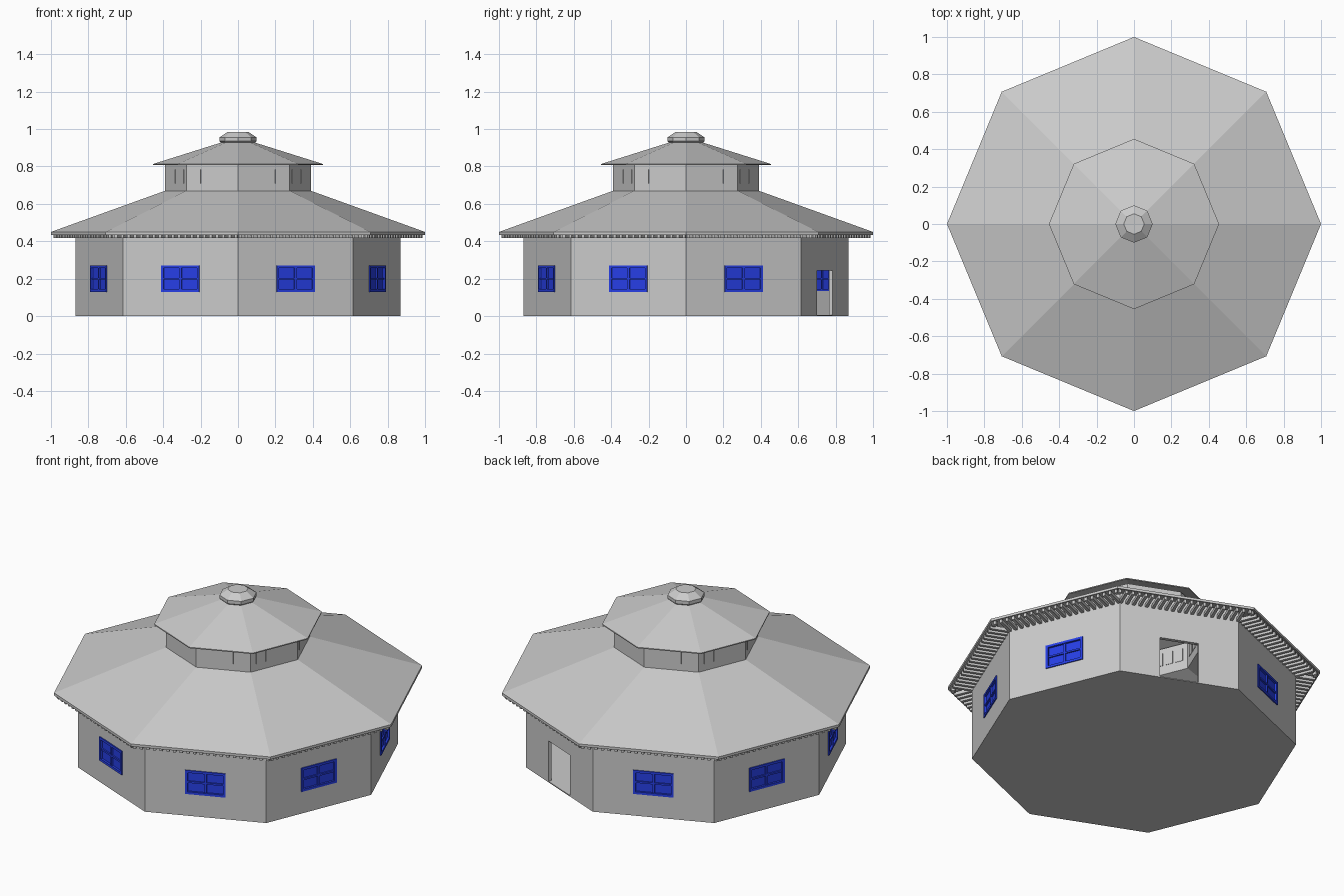
import bpy, bmesh, math
from mathutils import Matrix

if "Cube" in bpy.data.objects:
    bpy.data.objects.remove(bpy.data.objects["Cube"])

N = 8
STEP = math.tau / N
APO = math.cos(STEP / 2)      # apothem of a unit octagon
WALL_R, WALL_T = 0.87, 0.022
LAN_R = 0.39
DOOR_SIDE = 1                 # back right side holds the doorway

blue = bpy.data.materials.new("window_blue")
blue.diffuse_color = (0.02, 0.05, 0.8, 1)
blue.use_nodes = True
blue.node_tree.nodes["Principled BSDF"].inputs["Base Color"].default_value = blue.diffuse_color


def finish(name, bm, mat=None):
    bmesh.ops.recalc_face_normals(bm, faces=bm.faces)
    me = bpy.data.meshes.new(name)
    bm.to_mesh(me)
    bm.free()
    ob = bpy.data.objects.new(name, me)
    bpy.context.collection.objects.link(ob)
    if mat:
        me.materials.append(mat)
    return ob


def octagon(name, profile, ring=False):
    """Sweep (radius, z) points round eight corners; ring closes the profile, else ends are capped."""
    bm = bmesh.new()
    loops = [[bm.verts.new((r * math.cos(k * STEP), r * math.sin(k * STEP), z)) for k in range(N)]
             for r, z in profile]
    pairs = list(zip(loops, loops[1:]))
    if ring:
        pairs.append((loops[-1], loops[0]))
    else:
        bm.faces.new(loops[0])
        bm.faces.new(loops[-1])
    for a, b in pairs:
        for k in range(N):
            j = (k + 1) % N
            bm.faces.new((a[k], a[j], b[j], b[k]))
    return finish(name, bm)


def side_box(bm, side, x0, x1, y0, y1, z0, z1):
    """Box on one side: x runs along the side, y is distance from the axis."""
    turn = Matrix.Rotation((side + 0.5) * STEP - math.pi / 2, 4, 'Z')
    move = Matrix.Translation(((x0 + x1) / 2, (y0 + y1) / 2, (z0 + z1) / 2))
    size = Matrix.Diagonal((x1 - x0, y1 - y0, z1 - z0, 1))
    bmesh.ops.create_cube(bm, size=1, matrix=turn @ move @ size)


face = WALL_R * APO           # outer wall plane
HW, Z0, Z1 = 0.111, 0.13, 0.27

# floor and main walls
octagon("floor", [(WALL_R, 0), (WALL_R, 0.006)])
walls = octagon("walls", [(WALL_R, 0.006), (WALL_R, 0.48),
                          (WALL_R - WALL_T, 0.485), (WALL_R - WALL_T, 0.006)], ring=True)

# openings for windows and doorway
bm = bmesh.new()
for s in range(N):
    if s == DOOR_SIDE:
        side_box(bm, s, -0.108, 0.108, face - 0.1, face + 0.1, -0.02, 0.245)
    else:
        side_box(bm, s, -HW + 0.005, HW - 0.005, face - 0.1, face + 0.1, Z0 + 0.005, Z1 - 0.005)
cutter = finish("opening_cutter", bm)
cutter.hide_render = True
mod = walls.modifiers.new("openings", 'BOOLEAN')
mod.object, mod.solver = cutter, 'EXACT'
bpy.context.view_layer.objects.active = walls
bpy.ops.object.modifier_apply(modifier=mod.name)
bpy.data.objects.remove(cutter)

# blue windows: pane, frame and glazing bars
bm = bmesh.new()
zm, f = (Z0 + Z1) / 2, 0.014
for s in range(N):
    if s == DOOR_SIDE:
        continue
    side_box(bm, s, -HW + 0.006, HW - 0.006, face - 0.014, face - 0.006, Z0 + 0.006, Z1 - 0.006)
    y0, y1 = face - 0.02, face + 0.006
    side_box(bm, s, -HW, -HW + f, y0, y1, Z0, Z1)
    side_box(bm, s, HW - f, HW, y0, y1, Z0, Z1)
    side_box(bm, s, -HW + f, HW - f, y0, y1, Z0, Z0 + f)
    side_box(bm, s, -HW + f, HW - f, y0, y1, Z1 - f, Z1)
    side_box(bm, s, -0.006, 0.006, y0, y1 - 0.003, Z0 + f, Z1 - f)
    side_box(bm, s, -HW + f, HW - f, y0, y1 - 0.004, zm - 0.005, zm + 0.005)
finish("windows", bm, blue)

# main roof shell, open beneath the lantern
octagon("main_roof", [(1, 0.435), (1, 0.45), (LAN_R, 0.67), (LAN_R - 0.015, 0.67),
                      (LAN_R - 0.015, 0.655)], ring=True)

# rafter tails under the eaves
bm = bmesh.new()
for s in range(N):
    for i in range(-10, 11):
        x = i * 0.0365
        inner = max(face - 0.01, abs(x) / math.tan(STEP / 2) + 0.01)
        side_box(bm, s, x - 0.008, x + 0.008, inner, 0.912, 0.418, 0.438)
finish("rafter_tails", bm)

# lantern walls with slim panes
octagon("lantern_walls", [(LAN_R, 0.665), (LAN_R, 0.815),
                          (LAN_R - 0.015, 0.815), (LAN_R - 0.015, 0.665)], ring=True)
bm = bmesh.new()
lf = LAN_R * APO
for s in range(N):
    for x in (-0.09, -0.03, 0.03, 0.09):
        side_box(bm, s, x - 0.024, x + 0.024, lf - 0.016, lf + 0.001, 0.71, 0.785)
finish("lantern_panes", bm)

# lantern roof and finial cap
octagon("lantern_roof", [(0.455, 0.807), (0.455, 0.813), (0.09, 0.928),
                         (0.08, 0.918)], ring=True)
octagon("roof_cap", [(0.085, 0.922), (0.1, 0.935), (0.1, 0.955), (0.055, 0.985)])
